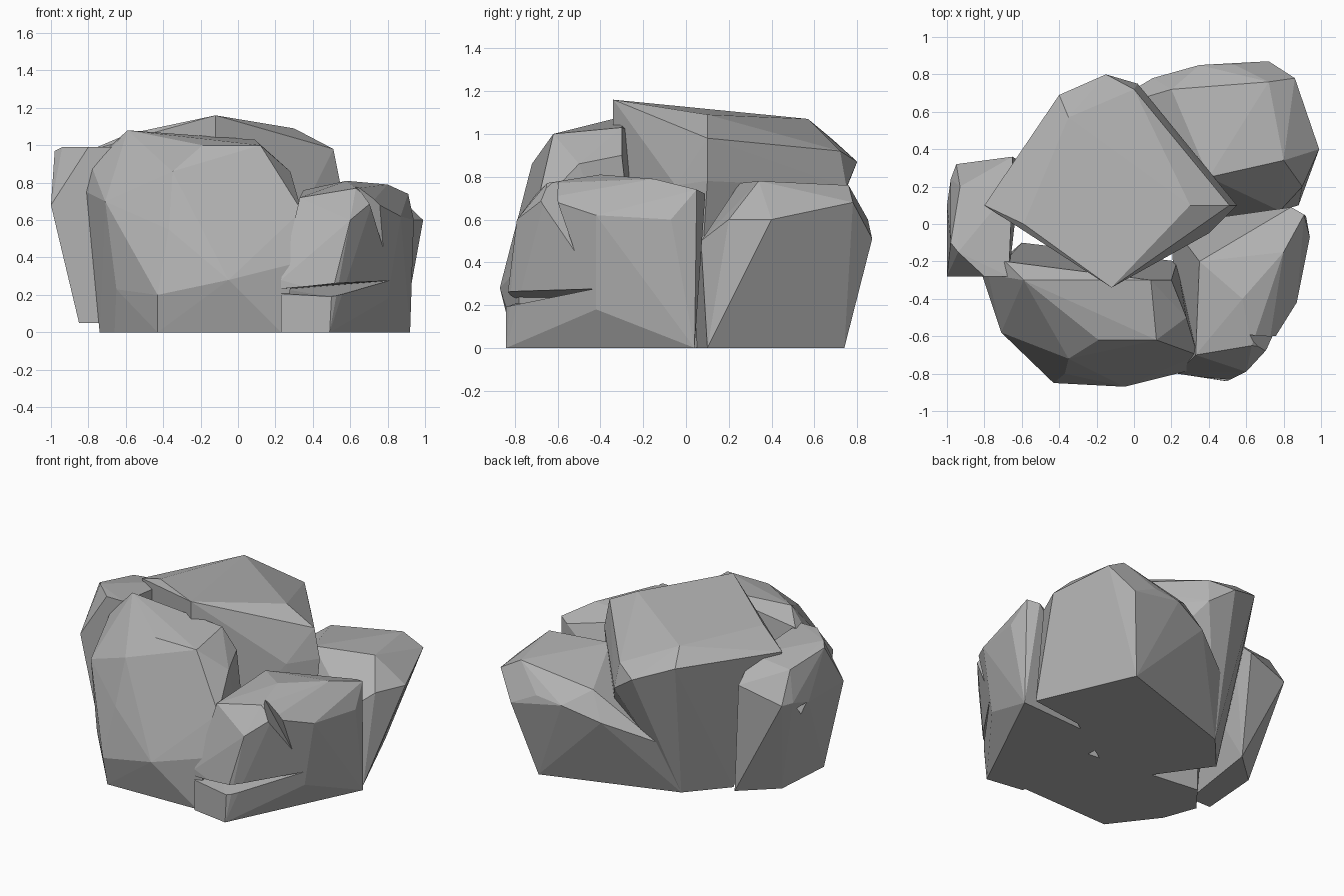
import bpy, bmesh

cube = bpy.data.objects.get("Cube")
if cube:
    bpy.data.objects.remove(cube, do_unlink=True)

stone = bpy.data.materials.new("grey_stone")
stone.use_nodes = True
GREY = (0.45, 0.45, 0.45, 1)
stone.diffuse_color = GREY
stone.node_tree.nodes["Principled BSDF"].inputs["Base Color"].default_value = GREY


def boulder(name, corners):
    """Faceted rock: the hull around a few corner points."""
    bm = bmesh.new()
    for c in corners:
        bm.verts.new(c)
    res = bmesh.ops.convex_hull(bm, input=bm.verts[:])
    loose = [v for v in bm.verts if not v.link_faces]
    bmesh.ops.delete(bm, geom=loose, context='VERTS')
    bmesh.ops.dissolve_limit(bm, angle_limit=0.03, verts=bm.verts[:], edges=bm.edges[:])
    bmesh.ops.recalc_face_normals(bm, faces=bm.faces[:])
    mesh = bpy.data.meshes.new(name)
    bm.to_mesh(mesh)
    bm.free()
    mesh.materials.append(stone)
    ob = bpy.data.objects.new(name, mesh)
    bpy.context.collection.objects.link(ob)
    return ob


def crack(rock, corners):
    """Cut a wedge-shaped crack out of a rock."""
    cutter = boulder("crack_cutter", corners)
    cutter.hide_render = True
    mod = rock.modifiers.new("crack", 'BOOLEAN')
    mod.operation = 'DIFFERENCE'
    mod.solver = 'EXACT'
    mod.object = cutter
    bpy.context.view_layer.objects.active = rock
    bpy.ops.object.modifier_apply(modifier=mod.name)
    bpy.data.objects.remove(cutter, do_unlink=True)


# Tall central rock with a gently sloping top
boulder("central_rock", [
    (-.12, -.34, 1.16), (.3, .1, 1.09), (.51, .1, .98), (.55, .1, .78),
    (0, .72, .92), (.02, .75, .75), (-.15, .8, .87), (-.35, .57, 1.07),
    (-.4, .69, .97), (-.8, .1, .97), (-.59, 0, 1.06), (.4, -.05, .76),
    (-.28, .45, 0), (-.5, .2, 0), (.5, .05, 0), (-.12, -.34, 0)])

# Front rock with an undercut foot
boulder("front_rock", [
    (-.74, -.28, 0), (-.66, -.5, 0), (-.43, -.8, 0), (.23, -.78, 0),
    (.23, -.2, 0), (-.6, -.1, 0), (-.65, -.6, .23), (-.43, -.85, .2),
    (-.05, -.87, .28), (.31, -.78, .37), (-.37, -.8, .55), (.34, -.7, .65),
    (-.81, -.28, .75), (-.71, -.58, .7), (-.78, -.27, .88), (-.35, -.72, .86),
    (-.19, -.62, 1), (.12, -.62, 1), (.28, -.5, .86), (-.59, -.3, 1.08),
    (-.69, -.2, .99), (.09, -.3, 1.03), (.2, -.3, .9)])

# Low right rock with two cracks
right_rock = boulder("right_rock", [
    (.49, -.84, 0), (.23, -.8, 0), (.92, .04, 0), (.2, 0, 0),
    (.5, -.84, .2), (.23, -.8, .28), (.8, -.42, .18), (.6, -.79, .6),
    (.72, -.66, .7), (.87, -.42, .62), (.94, -.07, .6), (.91, .05, .74),
    (.84, .09, .72), (.8, -.15, .79), (.58, -.4, .81), (.63, -.65, .77),
    (.33, -.7, .72), (.35, -.2, .76)])
crack(right_rock, [
    (.15, -1, .19), (.15, -1, .23), (.62, -1, .17), (.62, -1, .28),
    (.86, -.42, .28), (.25, -.55, .23)])
crack(right_rock, [
    (.72, -.82, .75), (.82, -.66, .79), (.6, -.6, .82), (.82, -.5, .36)])

# Low back rock running under the central one
boulder("back_rock", [
    (.6, .74, 0), (-.28, .45, 0), (.88, .1, 0), (.1, 0, 0),
    (.99, .4, .6), (.72, .87, .51), (.86, .78, .68), (.54, .85, .6),
    (.35, .85, .58), (.1, .78, .5), (-.2, .6, .38), (.9, .2, .6),
    (.78, .07, .5), (.8, .34, .78), (.72, .76, .76), (.2, .72, .68),
    (.4, .25, .77)])

# Leaning left rock with a chipped outer face
left_rock = boulder("left_rock", [
    (-.85, -.28, .05), (-.69, -.28, .05), (-.82, .13, .05), (-.6, .33, .05),
    (-1, -.28, .68), (-1, .1, .68), (-.98, .24, .72), (-.95, .32, .72),
    (-.65, .36, .8), (-.98, -.1, .97), (-.94, -.15, .99), (-.67, -.28, .99),
    (-.8, -.28, .99), (-.65, .2, .95), (-.93, .2, .92)])
crack(left_rock, [
    (-1.1, .1, .72), (-1.1, .26, .7), (-1.1, .14, .55), (-.88, .14, .64)])
